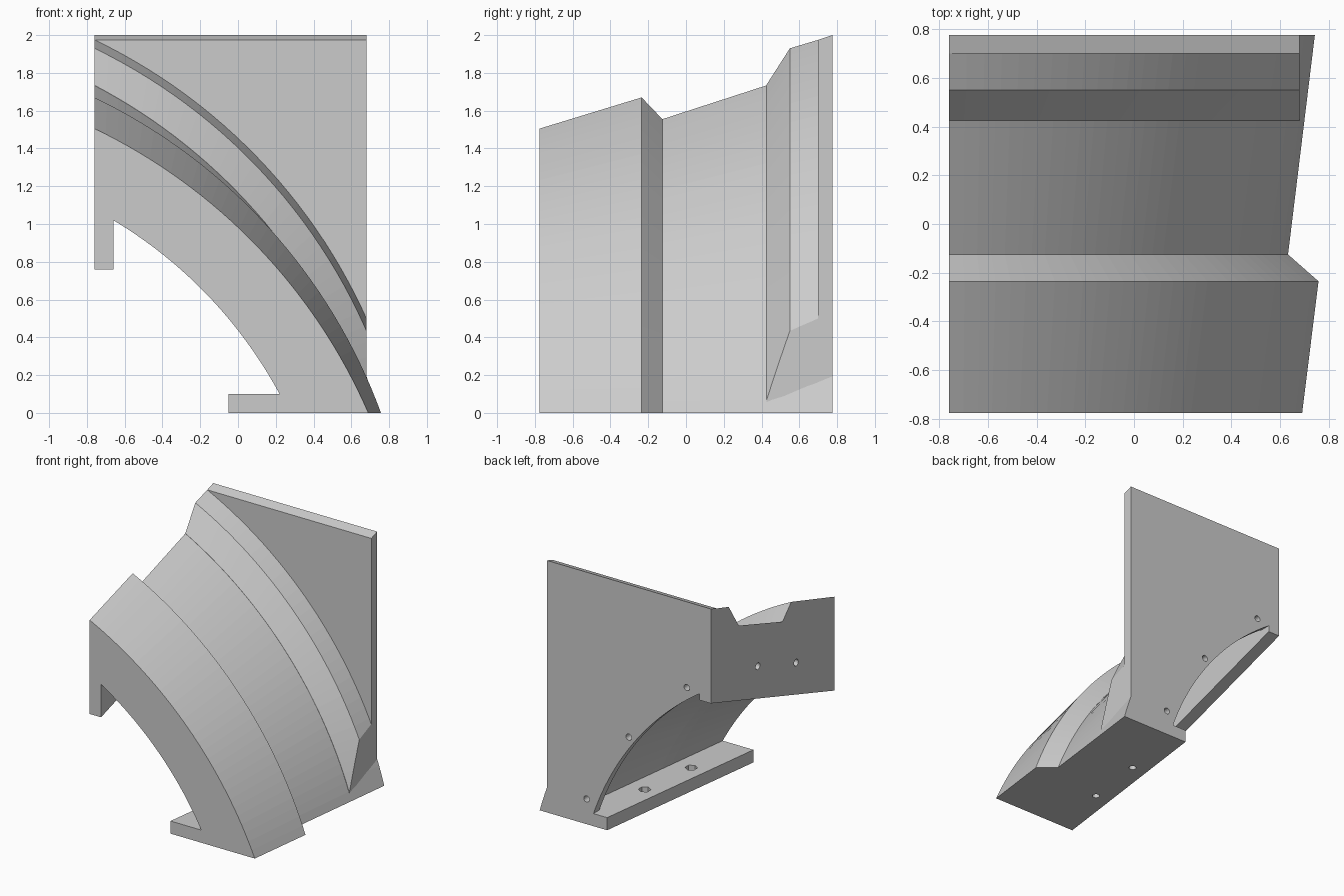
import bpy, bmesh, math
from mathutils import Vector, Matrix

if "Cube" in bpy.data.objects:
    bpy.data.objects.remove(bpy.data.objects["Cube"])

LEFT, RIGHT, HALF, SEG = -0.76, 0.68, 0.775, 32


def arc(p, q, radius):
    """Points of an arc from p to q in the xz plane, bulging up and right."""
    p, q = Vector(p), Vector(q)
    d = q - p
    n = Vector((-d.y, d.x)).normalized()
    c = (p + q) / 2 - n * math.sqrt(radius ** 2 - d.length_squared / 4)
    a0 = math.atan2(p.y - c.y, p.x - c.x)
    a1 = math.atan2(q.y - c.y, q.x - c.x)
    return [(c.x + radius * math.cos(a0 + (a1 - a0) * i / SEG),
             c.y + radius * math.sin(a0 + (a1 - a0) * i / SEG)) for i in range(SEG + 1)]


def outer(left_z, right_x):
    return arc((LEFT, left_z), (right_x, 0), 3.0)


def new_object(name, bm):
    bmesh.ops.recalc_face_normals(bm, faces=bm.faces)
    mesh = bpy.data.meshes.new(name)
    bm.to_mesh(mesh)
    bm.free()
    ob = bpy.data.objects.new(name, mesh)
    bpy.context.collection.objects.link(ob)
    return ob


def loft(name, sections, cut_x=None):
    """Skin a list of (y, outline) sections, optionally trimmed at x = cut_x."""
    bm = bmesh.new()
    rings = [[bm.verts.new((x, y, z)) for x, z in pts] for y, pts in sections]
    n = len(rings[0])
    for a, b in zip(rings, rings[1:]):
        for i in range(n):
            j = (i + 1) % n
            bm.faces.new((a[i], a[j], b[j], b[i]))
    bm.faces.new(rings[0])
    bm.faces.new(rings[-1])
    if cut_x is not None:
        res = bmesh.ops.bisect_plane(bm, geom=bm.verts[:] + bm.edges[:] + bm.faces[:],
                                     plane_co=(cut_x, 0, 0), plane_no=(1, 0, 0), clear_outer=True)
        edges = [e for e in res['geom_cut'] if isinstance(e, bmesh.types.BMEdge)]
        bmesh.ops.holes_fill(bm, edges=edges, sides=0)
    return new_object(name, bm)


def body_section(y, left_z, right_x):
    t = (y + HALF) / (2 * HALF)
    edge, lip = -0.05 + 0.20 * t, 0.76 + 0.49 * t
    inner = arc((-0.66, lip + 0.26), (edge + 0.27, 0.1), 2.4)
    return y, (outer(left_z, right_x) + [(edge, 0), (edge, 0.1)] + inner[::-1]
               + [(-0.66, lip), (LEFT, lip)])


def combine(target, tool, operation):
    mod = target.modifiers.new(operation, 'BOOLEAN')
    mod.operation, mod.object, mod.solver = operation, tool, 'EXACT'
    bpy.context.view_layer.objects.active = target
    bpy.ops.object.modifier_apply(modifier=mod.name)
    bpy.data.objects.remove(tool)


def drill(target, centre, axis, radius, depth, sides=16):
    bm = bmesh.new()
    bmesh.ops.create_cone(bm, cap_ends=True, segments=sides, radius1=radius,
                          radius2=radius, depth=depth)
    rot = Vector((0, 0, 1)).rotation_difference(Vector(axis)).to_matrix().to_4x4()
    bmesh.ops.transform(bm, matrix=Matrix.Translation(centre) @ rot, verts=bm.verts)
    combine(target, new_object("hole_cutter", bm), 'DIFFERENCE')


# Curved body with mounting lips
body = loft("curved_segment", [
    body_section(-HALF, 1.505, 0.69), body_section(-0.235, 1.67, 0.757),
    body_section(-0.125, 1.555, 0.632), body_section(HALF, 1.847, 0.742)])

# Raised flange along the rear
root = outer(1.60, 0.60)[::-1]
flange = loft("flange", [(y, outer(z, x) + root) for y, z, x in
                         ((0.425, 1.735, 0.701), (0.55, 1.93, 0.832),
                          (0.70, 1.975, 0.854), (0.73, 1.984, 0.858))], RIGHT)
combine(body, flange, 'UNION')

# Flat back plate, its lower edge forming the inner rim of the rear wall
rim = arc((-0.66, 1.30), (0.27, 0.1), 2.4)[::-1]
plate = loft("back_plate", [(y, [(LEFT, z), (RIGHT, z), (RIGHT, 0.05), (0.27, 0.05)]
                             + rim + [(LEFT, 1.30)])
                            for y, z in ((0.70, 1.975), (HALF, 2.0))])
combine(body, plate, 'UNION')

# Screw holes in the back, left end and foot
for x, z in ((-0.55, 1.32), (-0.04, 0.79), (0.33, 0.20)):
    drill(body, (x, HALF, z), (0, 1, 0), 0.025, 0.24)
for y, z in ((0.185, 1.32), (-0.296, 1.165)):
    drill(body, (LEFT, y, z), (1, 0, 0), 0.027, 0.16)
for x, y in ((0.205, 0.227), (0.143, -0.27)):
    drill(body, (x, y, 0.05), (0, 0, 1), 0.027, 0.2)
    drill(body, (x, y, 0.11), (0, 0, 1), 0.046, 0.1, 6)

bpy.ops.object.select_all(action='DESELECT')
body.select_set(True)
bpy.context.view_layer.objects.active = body
bpy.ops.object.shade_flat()
